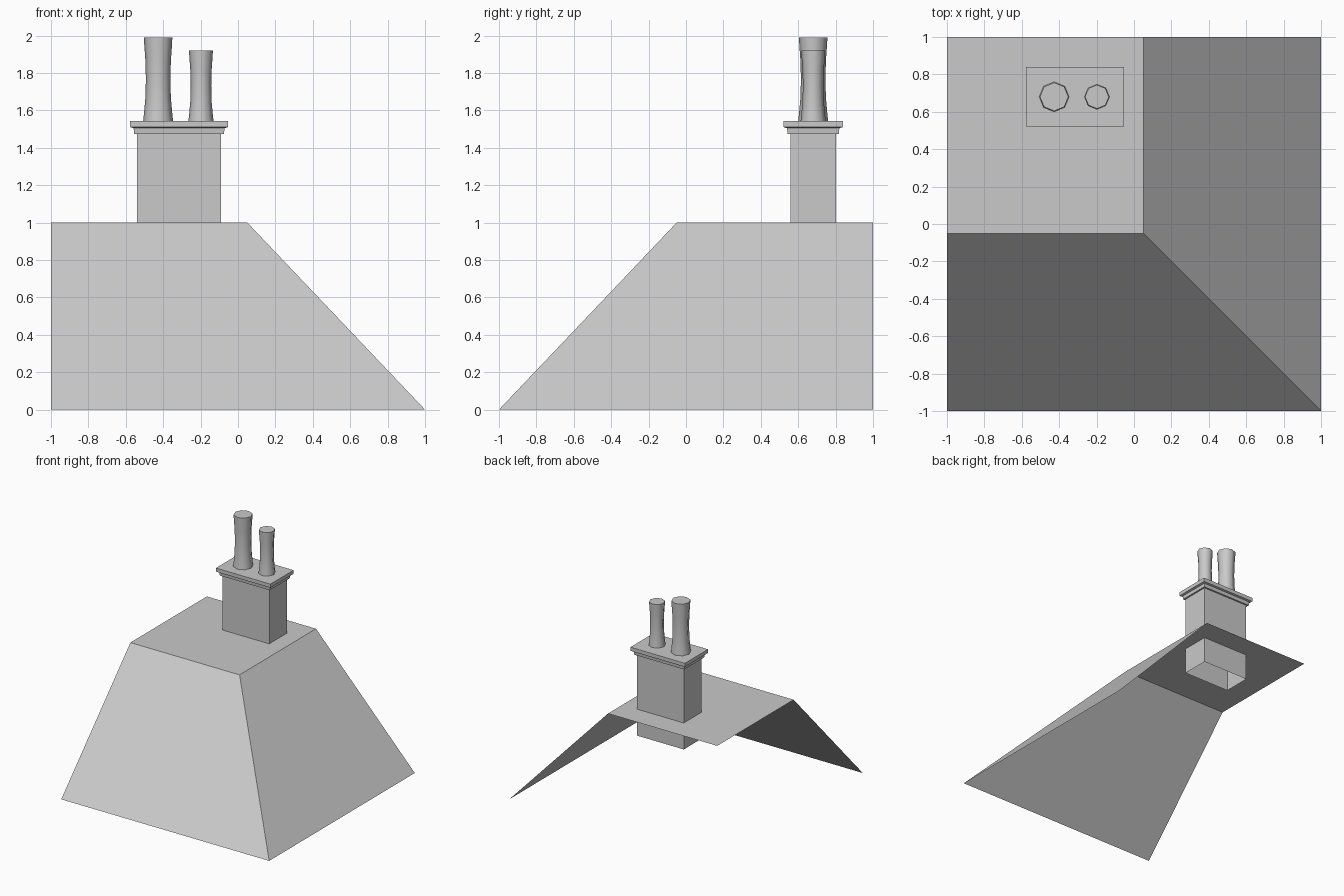
import bpy
import math

cube = bpy.data.objects.get("Cube")
if cube:
    bpy.data.objects.remove(cube, do_unlink=True)

grey = bpy.data.materials.new("plain_grey")
grey.use_nodes = True
colour = (0.588, 0.588, 0.588, 1)
grey.diffuse_color = colour
grey.node_tree.nodes["Principled BSDF"].inputs["Base Color"].default_value = colour


def add_part(name, verts, faces, smooth=False):
    mesh = bpy.data.meshes.new(name)
    mesh.from_pydata(verts, [], faces)
    mesh.materials.append(grey)
    if smooth:
        mesh.polygons.foreach_set("use_smooth", [True] * len(mesh.polygons))
        mesh.set_sharp_from_angle(angle=math.radians(55))
    mesh.update()
    obj = bpy.data.objects.new(name, mesh)
    bpy.context.collection.objects.link(obj)
    return obj


def loft(name, rings, smooth=False):
    """Skin equal rings from bottom to top, closed above and open below."""
    n = len(rings[0])
    verts = [v for ring in rings for v in ring]
    faces = [(r * n + i, r * n + (i + 1) % n, (r + 1) * n + (i + 1) % n, (r + 1) * n + i)
             for r in range(len(rings) - 1) for i in range(n)]
    faces.append(tuple(range(len(verts) - n, len(verts))))
    return add_part(name, verts, faces, smooth)


# Roof corner: open sheet with a flat top and two slopes meeting at a hip
ridge = 0.05
add_part("roof_corner",
         [(-1, -1, 0), (1, -1, 0), (1, 1, 0),
          (-1, -ridge, 1), (ridge, -ridge, 1), (ridge, 1, 1), (-1, 1, 1)],
         [(0, 1, 4, 3), (1, 2, 5, 4), (3, 4, 5, 6)])

# Chimney stack with stepped crown: (outward offset, height)
cx, cy, half_x, half_y = -0.315, 0.68, 0.225, 0.122
steps = [(0, 0.77), (0, 1.475), (0.015, 1.475), (0.018, 1.505),
         (0.035, 1.51), (0.037, 1.515), (0.037, 1.543)]
loft("chimney_stack",
     [[(cx + sx * (half_x + o), cy + sy * (half_y + o), z)
       for sx, sy in ((-1, -1), (1, -1), (1, 1), (-1, 1))] for o, z in steps])

# Waisted eight-sided chimney pots: (height fraction, radius fraction)
profile = [(0, 1), (0.1, 0.94), (0.28, 0.85), (0.5, 0.82),
           (0.72, 0.85), (0.92, 0.93), (1, 0.95)]


def pot(name, x, radius, top, base=1.543, sides=8):
    rings = []
    for h, r in profile:
        rings.append([(x + radius * r * math.cos(math.tau * i / sides),
                       cy + radius * r * math.sin(math.tau * i / sides),
                       base + h * (top - base)) for i in range(sides)])
    loft(name, rings, smooth=True)


pot("large_chimney_pot", -0.427, 0.08, 1.99)
pot("small_chimney_pot", -0.198, 0.067, 1.92)
